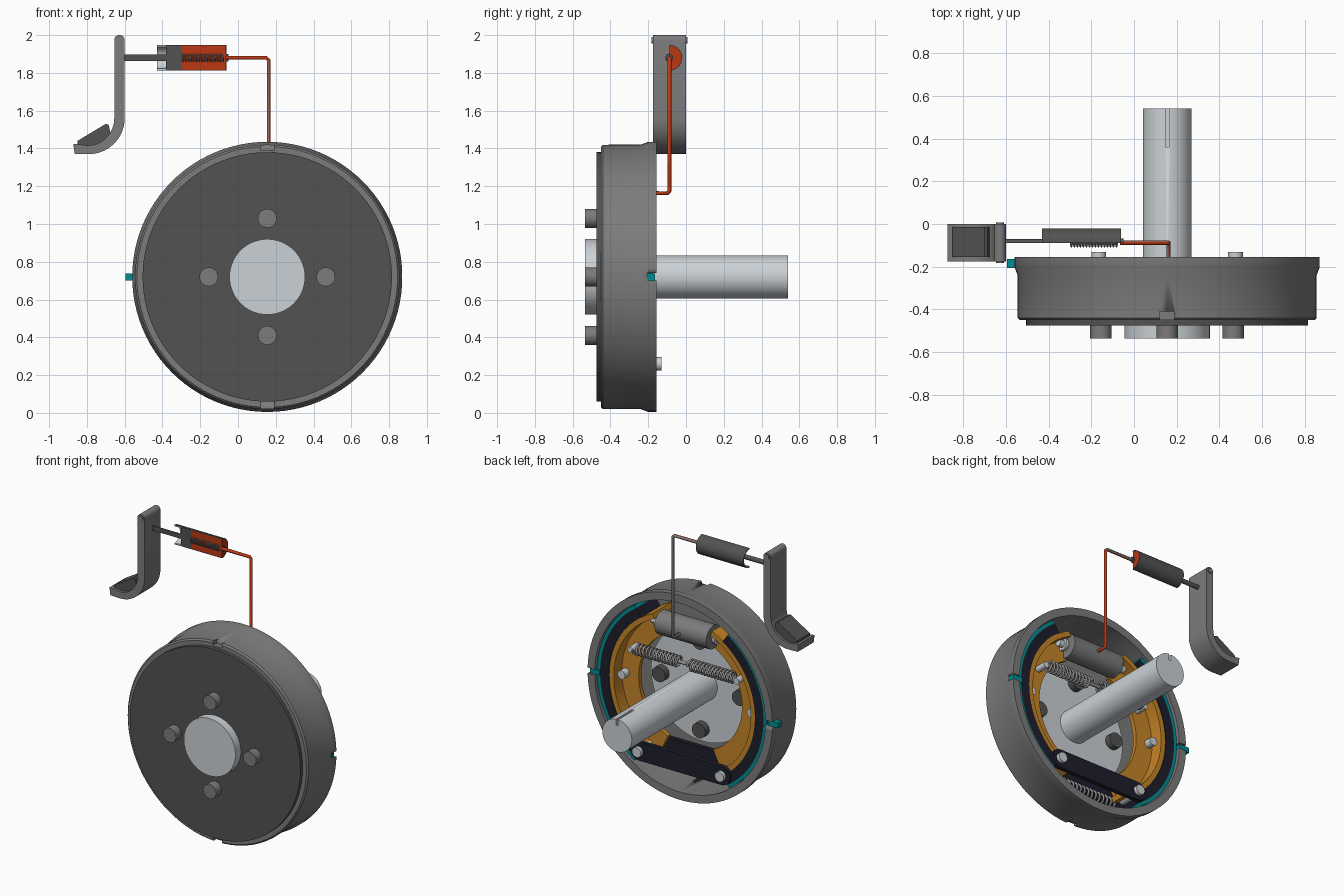
import bpy, bmesh
from math import sin, cos, pi, radians, hypot
from mathutils import Vector

if "Cube" in bpy.data.objects:
    bpy.data.objects.remove(bpy.data.objects["Cube"])


def colour(name, r, g, b):
    m = bpy.data.materials.new(name)
    m.use_nodes = True
    m.diffuse_color = (r, g, b, 1)
    m.node_tree.nodes["Principled BSDF"].inputs["Base Color"].default_value = (r, g, b, 1)
    return m


GREY = colour("grey_metal", 0.2, 0.2, 0.2)
DARK = colour("dark_grey", 0.085, 0.085, 0.085)
PALE = colour("pale_steel", 0.6, 0.64, 0.67)
STEEL = colour("spring_steel", 0.28, 0.28, 0.28)
ORANGE = colour("orange_paint", 0.56, 0.23, 0.02)
NAVY = colour("navy_black", 0.012, 0.013, 0.024)
TEAL = colour("teal", 0.0, 0.27, 0.29)
RED = colour("fluid_red", 0.5, 0.04, 0.006)

CX, CZ = 0.155, 0.72          # wheel axis


def finish(name, bm, mat):
    bmesh.ops.recalc_face_normals(bm, faces=bm.faces)
    me = bpy.data.meshes.new(name)
    bm.to_mesh(me)
    bm.free()
    me.materials.append(mat)
    ob = bpy.data.objects.new(name, me)
    bpy.context.collection.objects.link(ob)
    bpy.ops.object.select_all(action="DESELECT")
    ob.select_set(True)
    bpy.context.view_layer.objects.active = ob
    bpy.ops.object.shade_smooth_by_angle(angle=radians(35))
    return ob


def prism(name, outline, axis, a, b, mat):
    """Extrude a 2D outline along an axis from a to b."""
    place = {"X": lambda p, t: (t, p[0], p[1]), "Y": lambda p, t: (p[0], t, p[1])}[axis]
    bm = bmesh.new()
    ends = [[bm.verts.new(place(p, t)) for p in outline] for t in (a, b)]
    for e in ends:
        bm.faces.new(e)
    n = len(outline)
    for i in range(n):
        j = (i + 1) % n
        bm.faces.new((ends[0][i], ends[0][j], ends[1][j], ends[1][i]))
    return finish(name, bm, mat)


def arc(u, v, r, a0=0, a1=360, n=32):
    m = n if a1 - a0 == 360 else n + 1
    return [(u + r * cos(radians(a0 + (a1 - a0) * i / n)),
             v + r * sin(radians(a0 + (a1 - a0) * i / n))) for i in range(m)]


def rod(name, u, v, r, axis, a, b, mat, n=32):
    return prism(name, arc(u, v, r, n=n), axis, a, b, mat)


def box(name, x0, x1, y0, y1, z0, z1, mat):
    return prism(name, [(x0, z0), (x1, z0), (x1, z1), (x0, z1)], "Y", y0, y1, mat)


def sweep(name, profile, a0, a1, steps, mat):
    """Turn an (r, y) profile around the wheel axis between two angles."""
    full = a1 - a0 == 360
    bm = bmesh.new()
    rings = []
    for i in range(steps if full else steps + 1):
        a = radians(a0 + (a1 - a0) * i / steps)
        rings.append([bm.verts.new((CX + r * cos(a), y, CZ + r * sin(a))) for r, y in profile])
    n = len(profile)
    for i in range(steps):
        p, q = rings[i], rings[(i + 1) % len(rings)]
        for k in range(n):
            bm.faces.new((p[k], p[(k + 1) % n], q[(k + 1) % n], q[k]))
    if not full:
        bm.faces.new(rings[0])
        bm.faces.new(rings[-1])
    return finish(name, bm, mat)


def ring_part(name, r0, r1, y0, y1, a0, a1, mat):
    return sweep(name, [(r0, y0), (r1, y0), (r1, y1), (r0, y1)], a0, a1, 40, mat)


def wire(name, points, depth, mat):
    cu = bpy.data.curves.new(name, "CURVE")
    cu.dimensions = "3D"
    cu.bevel_depth, cu.bevel_resolution, cu.use_fill_caps = depth, 1, True
    sp = cu.splines.new("POLY")
    sp.points.add(len(points) - 1)
    for p, co in zip(sp.points, points):
        p.co = (*co, 1)
    cu.materials.append(mat)
    ob = bpy.data.objects.new(name, cu)
    bpy.context.collection.objects.link(ob)
    return ob


def coil(name, x0, x1, y, z, r, turns, depth):
    """Spring along x with straight hooks at both ends."""
    n = turns * 12
    pts = [(x0 + (x1 - x0) * i / n, y + r * cos(i * pi / 6), z + r * sin(i * pi / 6))
           for i in range(n + 1)]
    return wire(name, pts, depth, STEEL)


def cut(target, cutter):
    mod = target.modifiers.new("cut", "BOOLEAN")
    mod.operation, mod.solver, mod.object = "DIFFERENCE", "EXACT", cutter
    bpy.context.view_layer.objects.active = target
    bpy.ops.object.modifier_apply(modifier=mod.name)
    bpy.data.objects.remove(cutter)


# Drum: flared shell with a floor, front cover and rim notches
drum = sweep("drum", [(0.1, -0.45), (0.69, -0.45), (0.7, -0.44), (0.7, -0.24), (0.715, -0.2),
                      (0.715, -0.155), (0.66, -0.155), (0.66, -0.42), (0.1, -0.42)],
             0, 360, 96, GREY)
for s in (-1, 1):
    x, z = CX + s * 0.69, CZ + s * 0.69
    cut(drum, box("cutter", x - 0.05, x + 0.05, -0.205, -0.1, CZ - 0.02, CZ + 0.02, GREY))
    cut(drum, box("cutter", CX - 0.035, CX + 0.035, -0.5, -0.41, z - 0.02, z + 0.04, GREY))
    box("wear_tab", x - 0.06, x + 0.015, -0.205, -0.165, CZ - 0.018, CZ + 0.018, TEAL)
rod("front_cover", CX, CZ, 0.66, "Y", -0.475, -0.445, DARK, 96)

# Hub, axle with keyway, wheel studs
rod("hub_boss", CX, CZ, 0.2, "Y", -0.535, -0.43, PALE, 64)
rod("hub_plate", CX, CZ, 0.4, "Y", -0.43, -0.405, PALE, 64)
axle = rod("axle", CX, CZ, 0.114, "Y", -0.43, 0.54, PALE, 48)
cut(axle, box("cutter", CX - 0.008, CX + 0.008, 0.36, 0.6, CZ + 0.07, CZ + 0.2, PALE))
for dx, dz in ((1, 0), (-1, 0), (0, 1), (0, -1)):
    u, v = CX + 0.31 * dx, CZ + 0.31 * dz
    rod("wheel_stud", u, v, 0.05, "Y", -0.535, -0.46, GREY)
    rod("stud_head", u, v, 0.052, "Y", -0.41, -0.36, DARK)

# Brake shoes, mirrored about the wheel axis
for side, mid in (("left", 0), ("right", 180)):
    s = 1 if mid == 0 else -1
    ring_part(side + "_shoe_table", 0.53, 0.565, -0.4, -0.18, mid - 66, mid + 66, ORANGE)
    ring_part(side + "_shoe_web", 0.4, 0.535, -0.3, -0.27, mid - 64, mid + 64, ORANGE)
    ring_part(side + "_lining", 0.565, 0.632, -0.39, -0.175, mid - 56, mid + 56, NAVY)
    ring_part(side + "_lining_face", 0.632, 0.655, -0.39, -0.175, mid - 56, mid + 56, TEAL)
    # pins through the web: hold-down, spring anchor, pivot
    for px, pz, r, back in ((0.5, 0, 0.03, -0.22), (0.41, 0.21, 0.022, -0.19),
                            (0.32, -0.46, 0.035, -0.13)):
        rod(side + "_pin", CX + s * px, CZ + pz, r, "Y", -0.31, back, PALE, 12)
    coil(side + "_return_spring", CX + s * 0.04, CX + s * 0.38, -0.21, CZ + 0.22, 0.035, 13, 0.008)
    rod(side + "_push_rod", -0.24, CZ + 0.445, 0.025, "X", CX + s * 0.18, CX + s * 0.27, PALE, 16)
    rod(side + "_push_cap", -0.24, CZ + 0.445, 0.042, "X", CX + s * 0.215, CX + s * 0.235, PALE, 16)
rod("spring_link", -0.21, CZ + 0.22, 0.012, "X", CX - 0.05, CX + 0.05, STEEL, 12)
coil("lower_spring", CX - 0.28, CX + 0.28, -0.33, CZ - 0.5, 0.03, 18, 0.008)

# Wheel cylinder between the shoe tops
rod("wheel_cylinder", -0.24, CZ + 0.445, 0.082, "X", CX - 0.2, CX + 0.2, GREY)

# Pivot links at the bottom
bar = arc(CX + 0.32, CZ - 0.46, 0.065, -90, 90, 12) + arc(CX - 0.32, CZ - 0.46, 0.065, 90, 270, 12)
prism("rear_pivot_link", bar, "Y", -0.185, -0.155, NAVY)
prism("front_pivot_link", bar, "Y", -0.35, -0.315, NAVY)

# Brake line: bare on one side, fluid showing on the other
PY, PZ = -0.088, 1.88
path = [Vector(p) for p in ((-0.065, PY, PZ), (0.15, PY, PZ), (0.162, PY, PZ - 0.012),
                            (0.162, PY, 1.175), (0.162, PY - 0.01, 1.163), (0.162, -0.2, 1.163))]
line = wire("brake_line", path, 0.011, RED)
bpy.ops.object.select_all(action="DESELECT")
line.select_set(True)
bpy.context.view_layer.objects.active = line
bpy.ops.object.convert(target="MESH")
line = bpy.context.view_layer.objects.active
line.data.materials.append(GREY)
for f in line.data.polygons:
    upper = f.center.z > PZ - 0.015
    if (upper and f.normal.y > 0.1) or (not upper and f.normal.x < -0.1):
        f.material_index = 1


def half_rod(name, r, x0, x1, mat):
    return prism(name, arc(PY, PZ, r, -90, 90, 20), "X", x0, x1, mat)


def half_shell(name, r0, r1, x0, x1, mat):
    return prism(name, arc(PY, PZ, r1, -90, 90, 20) + arc(PY, PZ, r0, -90, 90, 20)[::-1],
                 "X", x0, x1, mat)


# Sectioned master cylinder with piston, fluid and spring
half_shell("master_cylinder", 0.064, 0.068, -0.43, -0.062, DARK)
half_shell("master_cylinder_liner", 0.058, 0.064, -0.428, -0.38, PALE)
half_rod("piston", 0.064, -0.38, -0.3, DARK)
half_rod("fluid", 0.064, -0.3, -0.064, RED)
half_rod("outlet", 0.02, -0.066, -0.05, DARK)
coil("piston_spring", -0.3, -0.075, PY, PZ, 0.018, 16, 0.004)
half_rod("pedal_rod", 0.017, -0.61, -0.37, DARK)

# Pedal arm with curved foot, pad and pivot pin
outer = arc(-0.79, 1.56, 0.19, -90, 0, 14)
inner = arc(-0.8, 1.56, 0.145, -88, 0, 14)
pedal = ([(-0.865, 1.372)] + outer + arc(-0.6275, 1.973, 0.0275, 0, 180, 10)
         + inner[::-1] + [(-0.872, 1.425)])
prism("pedal_arm", pedal, "Y", -0.175, 0.0, GREY)
prism("pedal_pad", [(-0.85, 1.41), (-0.85, 1.44), (-0.7, 1.53), (-0.685, 1.525), (-0.675, 1.48),
                    (-0.72, 1.42)], "Y", -0.155, -0.015, DARK)
rod("pedal_pivot", -0.6275, 1.973, 0.018, "Y", -0.182, 0.007, GREY, 16)
